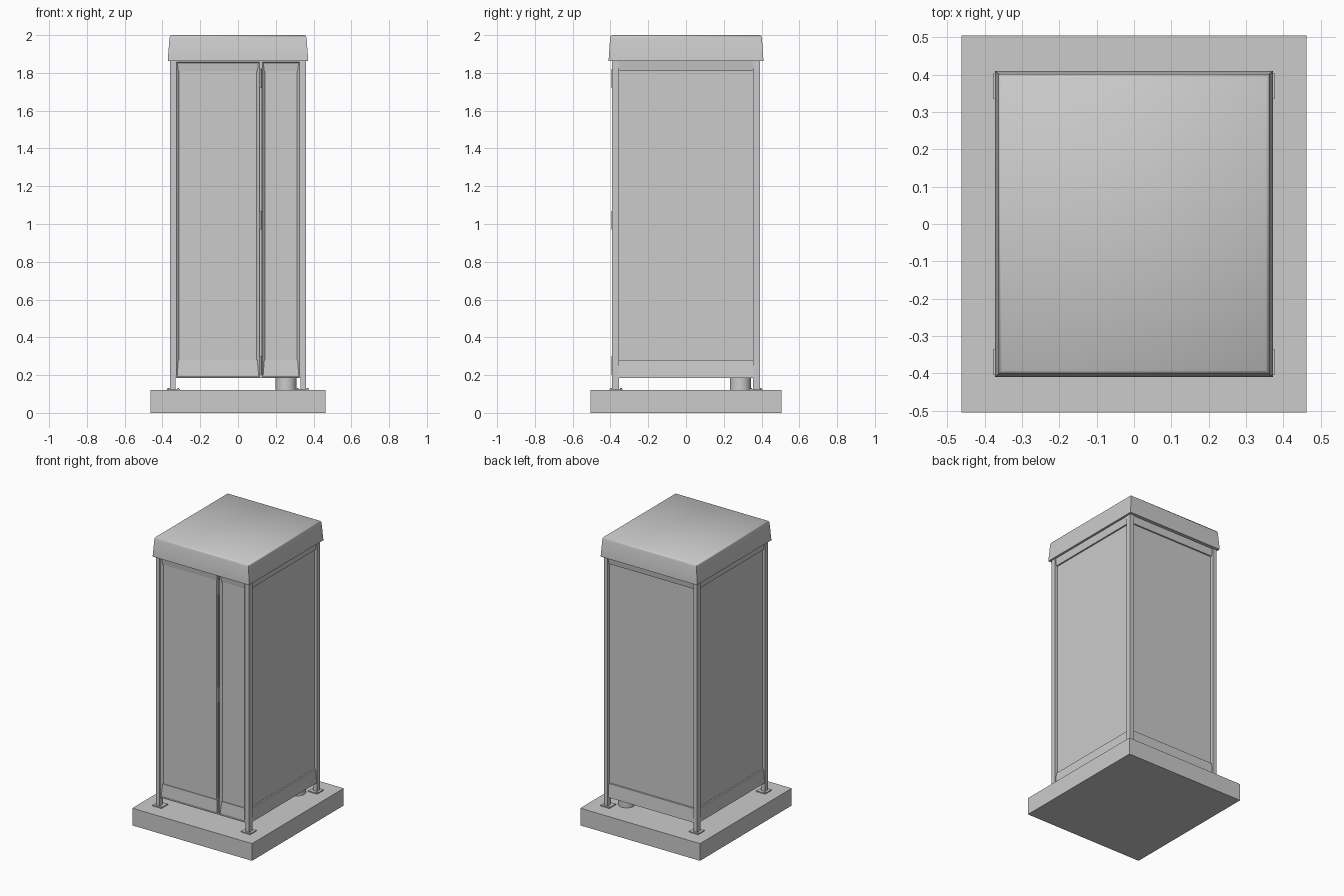
import bpy, bmesh

if "Cube" in bpy.data.objects:
    bpy.data.objects.remove(bpy.data.objects["Cube"])

SIDES = (-1, 1)


def finish(name, bm, angle=0.6):
    bmesh.ops.recalc_face_normals(bm, faces=bm.faces[:])
    me = bpy.data.meshes.new(name)
    bm.to_mesh(me)
    bm.free()
    ob = bpy.data.objects.new(name, me)
    bpy.context.collection.objects.link(ob)
    if angle:
        bpy.ops.object.select_all(action='DESELECT')
        ob.select_set(True)
        bpy.context.view_layer.objects.active = ob
        bpy.ops.object.shade_smooth_by_angle(angle=angle)
    return ob


def loft(name, levels, angle=0.6):
    """Stack of rectangles (half x, half y, z) joined into a closed solid."""
    bm = bmesh.new()
    rings = [[bm.verts.new((sx * hx, sy * hy, z))
              for sx, sy in ((-1, -1), (1, -1), (1, 1), (-1, 1))]
             for hx, hy, z in levels]
    for a, b in zip(rings, rings[1:]):
        for i in range(4):
            j = (i + 1) % 4
            bm.faces.new((a[i], a[j], b[j], b[i]))
    bm.faces.new(rings[0][::-1])
    bm.faces.new(rings[-1])
    return finish(name, bm, angle)


def box(name, lo, hi, panel=None):
    """Box between two corners; panel=(width, depth) sinks a panel in its front."""
    bm = bmesh.new()
    bmesh.ops.create_cube(bm, size=1)
    for v in bm.verts:
        v.co = [lo[i] if v.co[i] < 0 else hi[i] for i in range(3)]
    if panel:
        bm.normal_update()
        front = [f for f in bm.faces if f.normal.y < -0.9]
        bmesh.ops.inset_region(bm, faces=front, thickness=0.006)
        bmesh.ops.inset_region(bm, faces=front, thickness=panel[0], depth=-panel[1])
    return finish(name, bm, None)


def cylinder(name, x, y, z0, z1, r, n):
    bm = bmesh.new()
    bmesh.ops.create_cone(bm, cap_ends=True, segments=n, radius1=r, radius2=r, depth=z1 - z0)
    bmesh.ops.translate(bm, verts=bm.verts[:], vec=(x, y, (z0 + z1) / 2))
    return finish(name, bm)


# Plinth
box("plinth", (-0.462, -0.505, 0), (0.462, 0.505, 0.12))

# Cabinet: walls set back slightly between a bottom and a top rail
loft("cabinet", [(0.357, 0.386, 0.185), (0.35, 0.379, 0.28), (0.341, 0.370, 0.281),
                 (0.341, 0.370, 1.81), (0.35, 0.379, 1.811), (0.357, 0.386, 1.865)], None)

# Roof cap, tapering upward with a softened top edge
loft("roof_cap", [(0.372, 0.41, 1.862), (0.363, 0.402, 1.985),
                  (0.360, 0.398, 1.995), (0.354, 0.392, 2.0)], 1.2)

# Corner posts on foot plates with anchor bolts
for sx in SIDES:
    for sy in SIDES:
        tag = ("front" if sy < 0 else "back") + ("_left" if sx < 0 else "_right")
        x, y = sx * 0.345, sy * 0.373
        box("post_" + tag, (x - 0.015, y - 0.018, 0.12), (x + 0.015, y + 0.018, 1.87))
        px, py = sx * 0.342, sy * 0.37
        box("foot_plate_" + tag, (px - 0.035, py - 0.035, 0.118), (px + 0.035, py + 0.035, 0.127))
        for ox, oy in ((-1, 1), (1, -1)):
            cylinder("bolt_" + tag, px + ox * 0.026, py + oy * 0.026, 0.12, 0.131, 0.005, 6)

# Front doors with sunken panels, split by a narrow gap
box("door_wide", (-0.33, -0.389, 0.186), (0.117, -0.36, 1.862), (0.02, 0.014))
box("door_narrow", (0.125, -0.389, 0.186), (0.33, -0.36, 1.862), (0.02, 0.014))

# Hinges on the door gap
for z in (0.25, 1.02, 1.77):
    cylinder("door_hinge", 0.121, -0.388, z - 0.05, z + 0.05, 0.006, 8)

# Cable conduit from plinth to cabinet floor
cylinder("cable_conduit", 0.255, 0.288, 0.11, 0.19, 0.056, 16)
